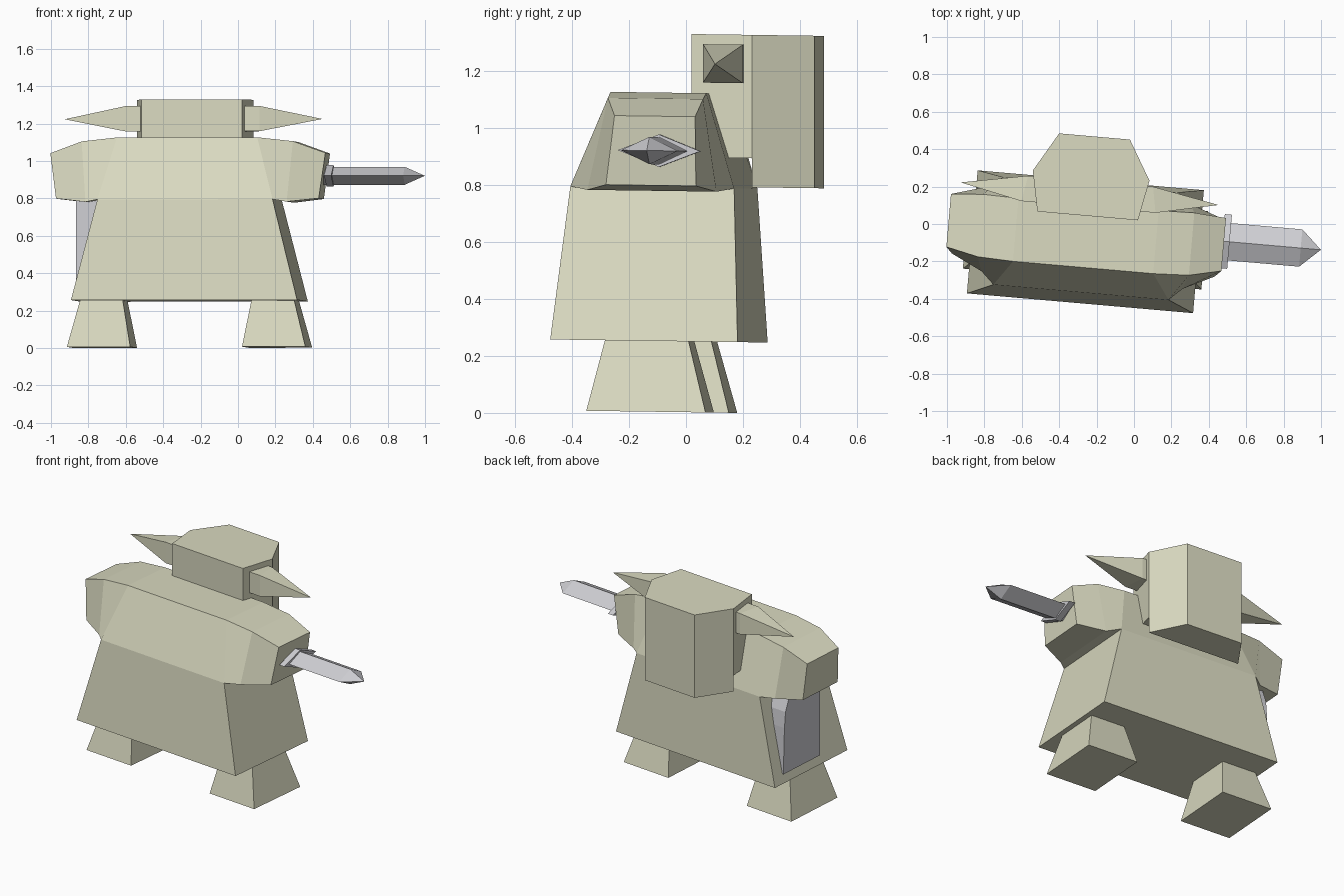
import bpy, bmesh, math

if "Cube" in bpy.data.objects:
    bpy.data.objects.remove(bpy.data.objects["Cube"])

ANGLE = math.radians(-5)      # the figure is turned slightly
CX, CY = -0.26, -0.095        # body centre


def material(name, rgb):
    m = bpy.data.materials.new(name)
    m.diffuse_color = (*rgb, 1)
    m.use_nodes = True
    m.node_tree.nodes["Principled BSDF"].inputs["Base Color"].default_value = m.diffuse_color
    return m


BEIGE = material("beige", (0.70, 0.70, 0.53))
GREY = material("grey", (0.62, 0.62, 0.65))


def place(p):
    """Body coordinates to world, with a slight backward lean."""
    x, y, z = p
    c, s = math.cos(ANGLE), math.sin(ANGLE)
    wy = CY + x * s + y * c
    return (CX + x * c - y * s, wy, z - 0.014 * wy)


def loft(name, rings, mat):
    """Skin a row of equal rings and cap both ends; one-point last ring gives a tip."""
    bm = bmesh.new()
    rows = [[bm.verts.new(place(p)) for p in r] for r in rings]
    n = len(rows[0])
    for a, b in zip(rows, rows[1:]):
        for i in range(n):
            j = (i + 1) % n
            if len(b) == 1:
                bm.faces.new((a[i], a[j], b[0]))
            else:
                bm.faces.new((a[i], a[j], b[j], b[i]))
    bm.faces.new(rows[0])
    if len(rows[-1]) > 1:
        bm.faces.new(rows[-1])
    bmesh.ops.recalc_face_normals(bm, faces=bm.faces)
    me = bpy.data.meshes.new(name)
    bm.to_mesh(me)
    bm.free()
    me.materials.append(mat)
    ob = bpy.data.objects.new(name, me)
    bpy.context.collection.objects.link(ob)
    return ob


def rect(x0, x1, y0, y1, z):
    return [(x0, y0, z), (x1, y0, z), (x1, y1, z), (x0, y1, z)]


def diamond(x, y, z, w, h):
    return [(x, y - w, z), (x, y, z - h), (x, y + w, z), (x, y, z + h)]


# Flared skirt
loft("skirt", [rect(-.607, .607, -.33, .33, .251),
               rect(-.47, .47, -.271, .306, .79)], BEIGE)

# Shoulders and arms: sections of (top x, front, back, z), (bottom x, front, back, z)
sections = [((.738, -.092, .192, 1.04), (.705, -.125, .192, .797)),
            ((.567, -.130, .205, 1.102), (.54, -.205, .25, .778)),
            ((.376, -.138, .200, 1.123), (.47, -.271, .306, .79))]


def section(s, t, b):
    return [(s * t[0], t[1], t[3]), (s * t[0], t[2], t[3]),
            (s * b[0], b[2], b[3]), (s * b[0], b[1], b[3])]


loft("shoulders", [section(-1, *q) for q in sections] +
     [section(1, *q) for q in reversed(sections)], BEIGE)

# Head: sections of (y, half width, bottom), stepped underneath
loft("head", [[(-w, y, b), (w, y, b), (w, y, 1.33), (-w, y, 1.33)]
              for y, w, b in ((.139, .27, .897), (.355, .313, .897),
                              (.355, .313, .795), (.565, .19, .795))], BEIGE)

for side, s in (("left", -1), ("right", 1)):
    # Splayed feet
    loft(side + "_foot", [rect(s * .30, s * .64, -.20, .22, .0025),
                          rect(s * .345, s * .575, -.14, .155, .251)], BEIGE)
    # Horns with a short square stub and long point
    loft(side + "_horn", [[(s * xf, .187, 1.16), (s * xb, .325, 1.16),
                           (s * xb, .325, 1.295), (s * xf, .187, 1.295)]
                          for xf, xb in ((.26, .26), (.36, .335))] +
         [[(s * .692, .258, 1.226)]], BEIGE)

# Blade and guard in the right hand
loft("blade", [diamond(.70, .067, .919, .1, .048), diamond(1.15, .067, .919, .1, .048),
               [(1.258, .067, .919)]], GREY)
loft("blade_guard", [diamond(.73, .067, .919, .145, .057),
                     diamond(.768, .067, .919, .145, .057)], GREY)

# Shield slab under the left arm
outline = [(-.09, .305), (.245, .305), (.235, .60), (.225, .70),
           (.19, .79), (.14, .86), (-.05, .86), (-.09, .79)]
loft("side_shield", [[(x, y, z) for y, z in outline] for x in (-.6, -.45)], GREY)
